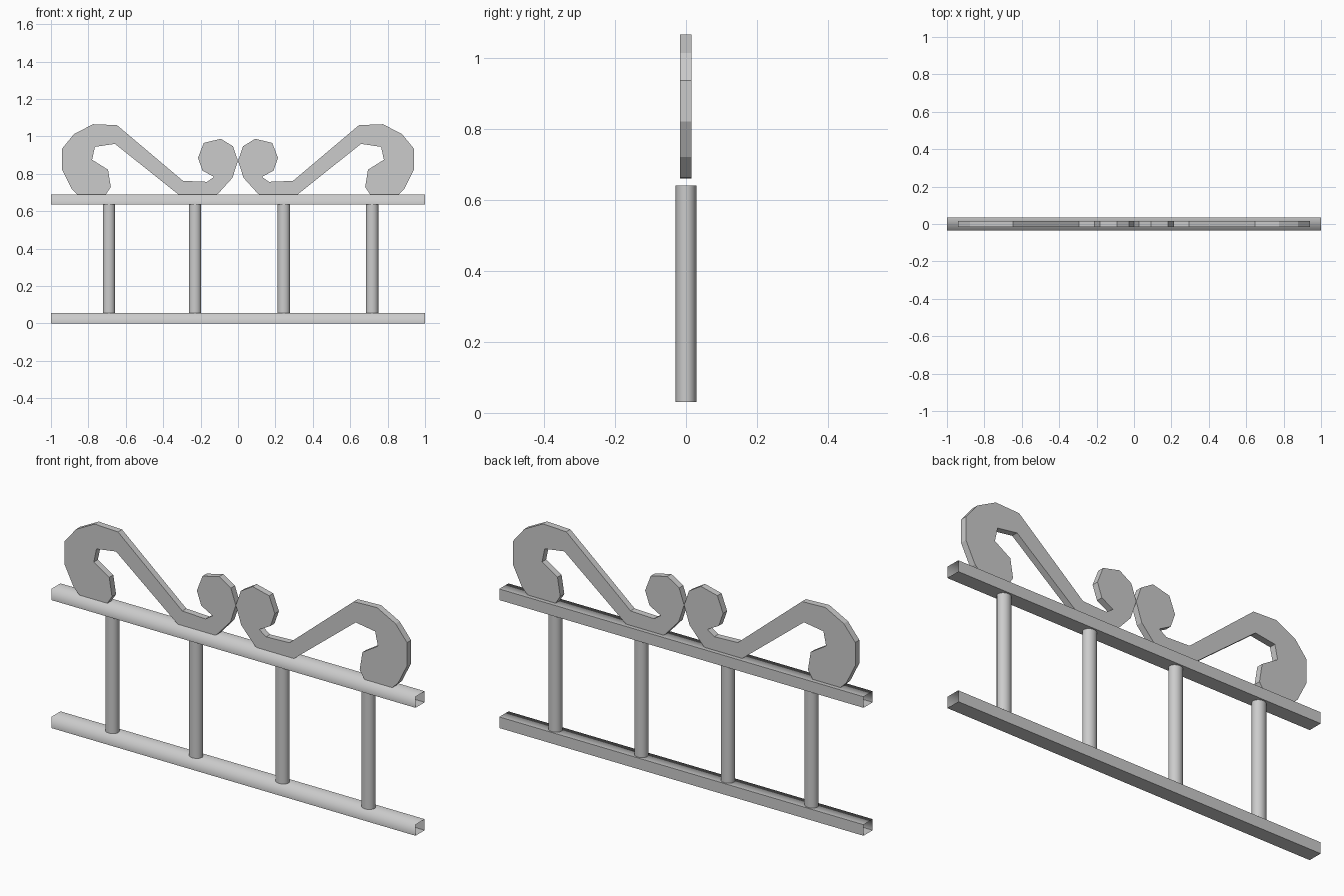
import bpy, bmesh
from math import radians

if "Cube" in bpy.data.objects:
    bpy.data.objects.remove(bpy.data.objects["Cube"])


def finish(name, bm):
    bmesh.ops.recalc_face_normals(bm, faces=bm.faces[:])
    mesh = bpy.data.meshes.new(name)
    bm.to_mesh(mesh)
    bm.free()
    obj = bpy.data.objects.new(name, mesh)
    bpy.context.collection.objects.link(obj)
    return obj


# Open-ended square tube; only the front upper edge is softly shaded
def rail(name, z0, z1, half_depth=0.036):
    bm = bmesh.new()
    section = [(-half_depth, z0), (half_depth, z0), (half_depth, z1), (-half_depth, z1)]
    left, right = [[bm.verts.new((x, y, z)) for y, z in section] for x in (-1, 1)]
    for i in range(4):
        j = (i + 1) % 4
        face = bm.faces.new((left[i], left[j], right[j], right[i]))
        face.smooth = True
    for i in range(3):
        bm.edges.get((left[i], right[i])).smooth = False
    return finish(name, bm)


rail("bottom_rail", 0.0, 0.055)
rail("top_rail", 0.635, 0.69)

# Upright round bars, set into both rails
for i, x in enumerate((-0.69, -0.23, 0.245, 0.717)):
    bpy.ops.mesh.primitive_cylinder_add(vertices=16, radius=1, depth=0.61,
                                        location=(x, 0, 0.335))
    bar = bpy.context.object
    bar.name = f"upright_bar_{i + 1}"
    bar.scale = (0.033, 0.029, 1)
    bpy.ops.object.transform_apply(location=False, rotation=False, scale=True)
    bpy.ops.object.shade_smooth_by_angle(angle=radians(40))

# Faceted scroll outline (left half, x and z)
outline = [
    (-0.68, 0.73), (-0.725, 0.66), (-0.83, 0.662), (-0.89, 0.72),
    (-0.94, 0.82), (-0.94, 0.935), (-0.877, 1.012), (-0.775, 1.065),
    (-0.647, 1.06), (-0.294, 0.762), (-0.166, 0.757), (-0.128, 0.783),
    (-0.19, 0.817), (-0.214, 0.885), (-0.183, 0.965), (-0.092, 0.987),
    (-0.027, 0.947), (0.0, 0.869), (-0.03, 0.778), (-0.105, 0.695),
    (-0.17, 0.661), (-0.283, 0.661), (-0.658, 0.96), (-0.765, 0.944),
    (-0.78, 0.875), (-0.695, 0.822),
]


# Flat scroll plate cut to the outline, mirrored for the other side
def scroll(name, side, y0=-0.017, y1=0.015):
    bm = bmesh.new()
    face = bm.faces.new([bm.verts.new((side * x, y0, z)) for x, z in outline])
    ext = bmesh.ops.extrude_face_region(bm, geom=[face], use_keep_orig=True)
    verts = [g for g in ext["geom"] if isinstance(g, bmesh.types.BMVert)]
    bmesh.ops.translate(bm, verts=verts, vec=(0, y1 - y0, 0))
    return finish(name, bm)


scroll("left_scroll", 1)
scroll("right_scroll", -1)
